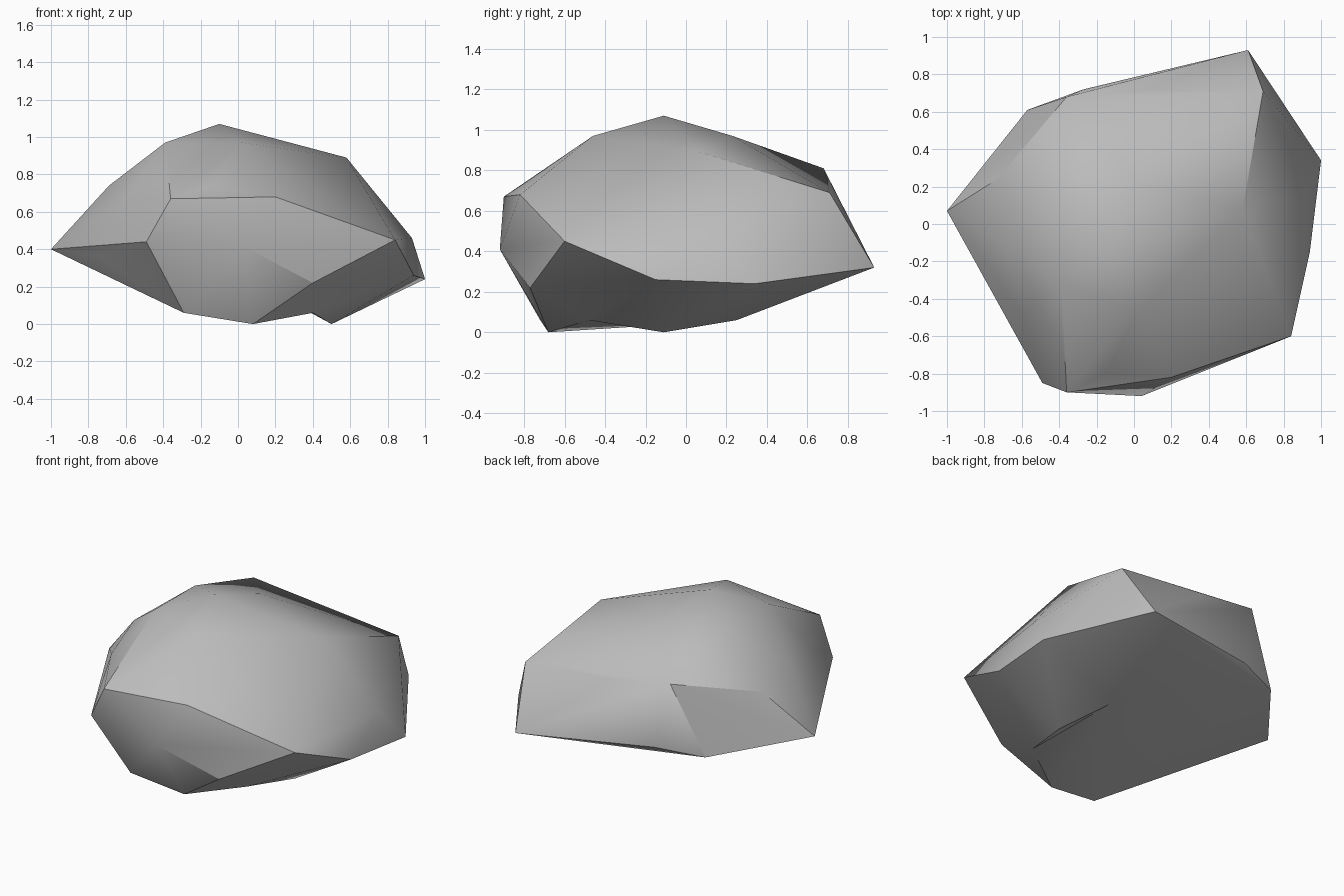
import bpy
import bmesh
from math import radians

# Remove the default cube only
default_cube = bpy.data.objects.get("Cube")
if default_cube:
    bpy.data.objects.remove(default_cube, do_unlink=True)

# Corner points of the boulder, grouped in rings from top to bottom
crown = [
    (-.10, -.11, 1.07), (-.39, -.32, .97), (.02, -.46, .97),
    (.0, .23, .97), (-.4, .12, .96), (.58, .07, .89),
]
shoulder = [
    (.69, .71, .69), (.04, .71, .75), (-.36, .68, .81), (-.73, .24, .69),
    (-.69, -.11, .74), (-.6, -.48, .68), (-.36, -.9, .67),
    (-.15, -.8, .735), (.2, -.82, .68),
]
girdle = [
    (.61, .93, .32), (1, .34, .24), (.93, .16, .46), (.94, -.15, .26),
    (.84, -.6, .45), (.4, -.77, .22), (.04, -.92, .41), (-.49, -.85, .44),
    (-.76, -.33, .37), (-1, .07, .4), (-.57, .61, .35), (-.27, .72, .38),
]
front_foot = (.08, -.68, 0)
side_foot = (.5, -.11, 0)
base = [front_foot, side_foot, (.4, -.48, .06), (.39, .25, .06), (-.29, -.72, .06)]


def make_material(name, colour):
    material = bpy.data.materials.new(name)
    material.use_nodes = True
    material.diffuse_color = colour
    shader = material.node_tree.nodes["Principled BSDF"]
    shader.inputs["Base Color"].default_value = colour
    shader.inputs["Roughness"].default_value = .8
    return material


def make_boulder(name, points, material):
    """Wrap the points in a faceted skin and hollow the underside slightly."""
    bm = bmesh.new()
    for point in points:
        bm.verts.new(point)
    hull = bmesh.ops.convex_hull(bm, input=bm.verts)
    loose = [v for v in bm.verts if not v.link_faces]
    bmesh.ops.delete(bm, geom=loose, context='VERTS')

    # Turn the edge joining the two feet, leaving a notch between them
    feet = [min(bm.verts, key=lambda v: sum((a - b) ** 2 for a, b in zip(v.co, foot)))
            for foot in (front_foot, side_foot)]
    ridge = bm.edges.get(feet)
    if ridge:
        bmesh.ops.rotate_edges(bm, edges=[ridge], use_ccw=False)
    bmesh.ops.recalc_face_normals(bm, faces=bm.faces)

    mesh = bpy.data.meshes.new(name)
    bm.to_mesh(mesh)
    bm.free()
    mesh.materials.append(material)
    boulder = bpy.data.objects.new(name, mesh)
    bpy.context.collection.objects.link(boulder)
    return boulder


# Boulder with soft facets and crisp ridges
stone_grey = make_material("stone_grey", (.5, .5, .5, 1))
boulder = make_boulder("boulder", crown + shoulder + girdle + base, stone_grey)

bpy.ops.object.select_all(action='DESELECT')
boulder.select_set(True)
bpy.context.view_layer.objects.active = boulder
bpy.ops.object.shade_smooth_by_angle(angle=radians(30))
